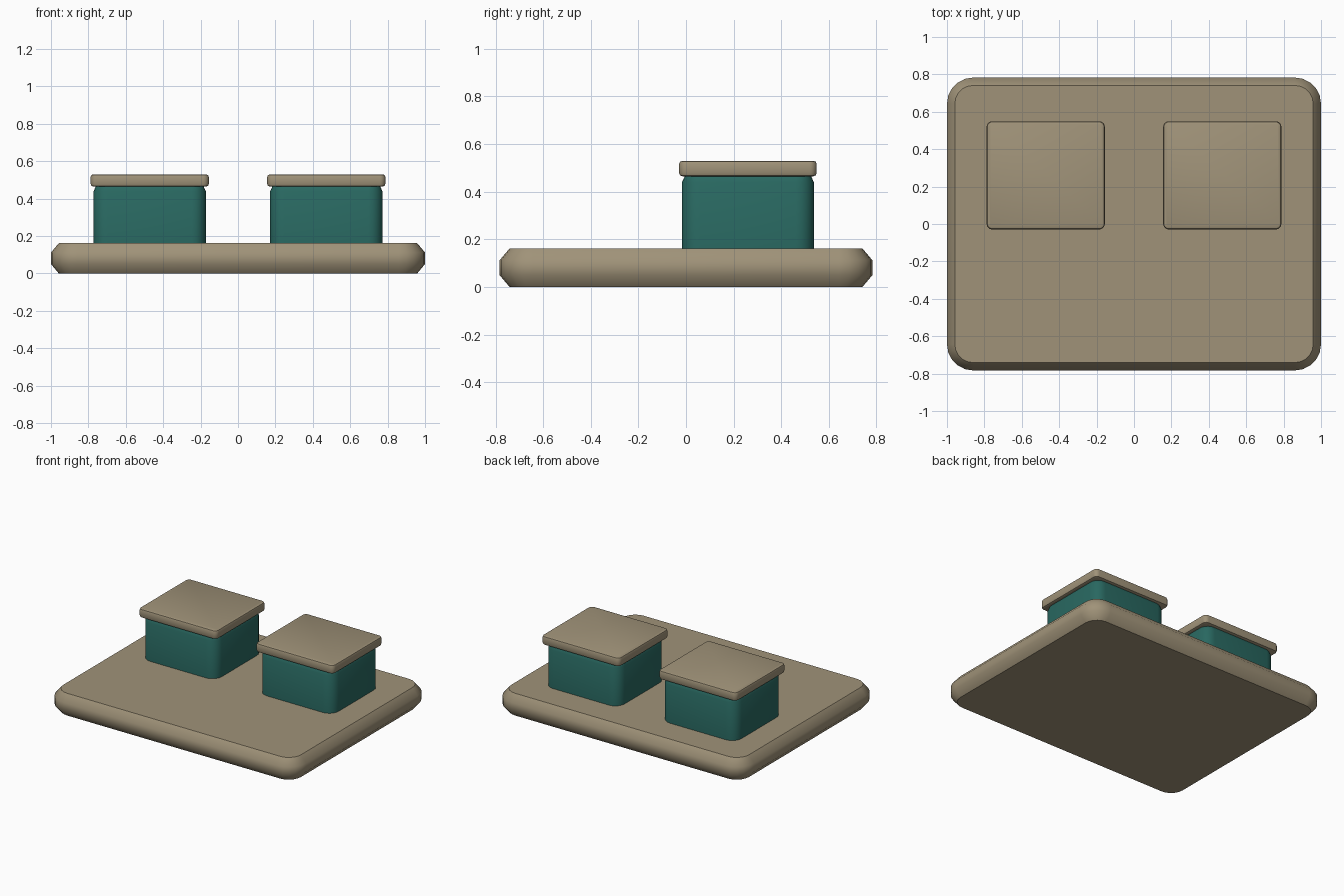
import bpy, bmesh, math

cube = bpy.data.objects.get("Cube")
if cube:
    bpy.data.objects.remove(cube, do_unlink=True)


def material(name, color):
    m = bpy.data.materials.new(name)
    m.use_nodes = True
    m.diffuse_color = (*color, 1)
    m.node_tree.nodes["Principled BSDF"].inputs["Base Color"].default_value = (*color, 1)
    return m


def slab(name, mat, center, half, radius, rings, segments=5):
    """Rounded rectangle lofted through (inset, height) rings and capped."""
    bm = bmesh.new()
    loops = []
    for inset, z in rings:
        r = radius - inset
        loop = []
        for corner, (sx, sy) in enumerate([(1, 1), (-1, 1), (-1, -1), (1, -1)]):
            for i in range(segments + 1):
                a = math.pi / 2 * (corner + i / segments)
                loop.append(bm.verts.new((
                    center[0] + sx * (half[0] - radius) + r * math.cos(a),
                    center[1] + sy * (half[1] - radius) + r * math.sin(a), z)))
        loops.append(loop)
    n = len(loops[0])
    for low, high in zip(loops, loops[1:]):
        for i in range(n):
            j = (i + 1) % n
            bm.faces.new((low[i], low[j], high[j], high[i]))
    bm.faces.new(loops[0][::-1])
    bm.faces.new(loops[-1])
    mesh = bpy.data.meshes.new(name)
    bm.to_mesh(mesh)
    bm.free()
    mesh.materials.append(mat)
    obj = bpy.data.objects.new(name, mesh)
    bpy.context.collection.objects.link(obj)
    bpy.ops.object.select_all(action='DESELECT')
    obj.select_set(True)
    bpy.context.view_layer.objects.active = obj
    bpy.ops.object.shade_smooth_by_angle(angle=math.radians(46))
    return obj


taupe = material("taupe", (0.35, 0.29, 0.19))
teal = material("deep teal", (0.022, 0.14, 0.12))

# Thick base board with chamfered rim
slab("base_board", taupe, (0, 0), (1, 0.783), 0.14,
     [(0.042, 0), (0, 0.05), (0, 0.112), (0.042, 0.162)])

# Two lidded boxes toward the back
for side, sx in (("left", 1), ("right", -1)):
    slab(side + "_box", teal, (sx * 0.472, 0.26), (0.3, 0.277), 0.075,
         [(0, 0.15), (0, 0.44), (0.013, 0.468), (0.04, 0.5)])
    slab(side + "_lid", taupe, (sx * 0.472, 0.26), (0.316, 0.289), 0.03,
         [(0.014, 0.465), (0.004, 0.469), (0, 0.479),
          (0, 0.516), (0.004, 0.526), (0.014, 0.53)])
